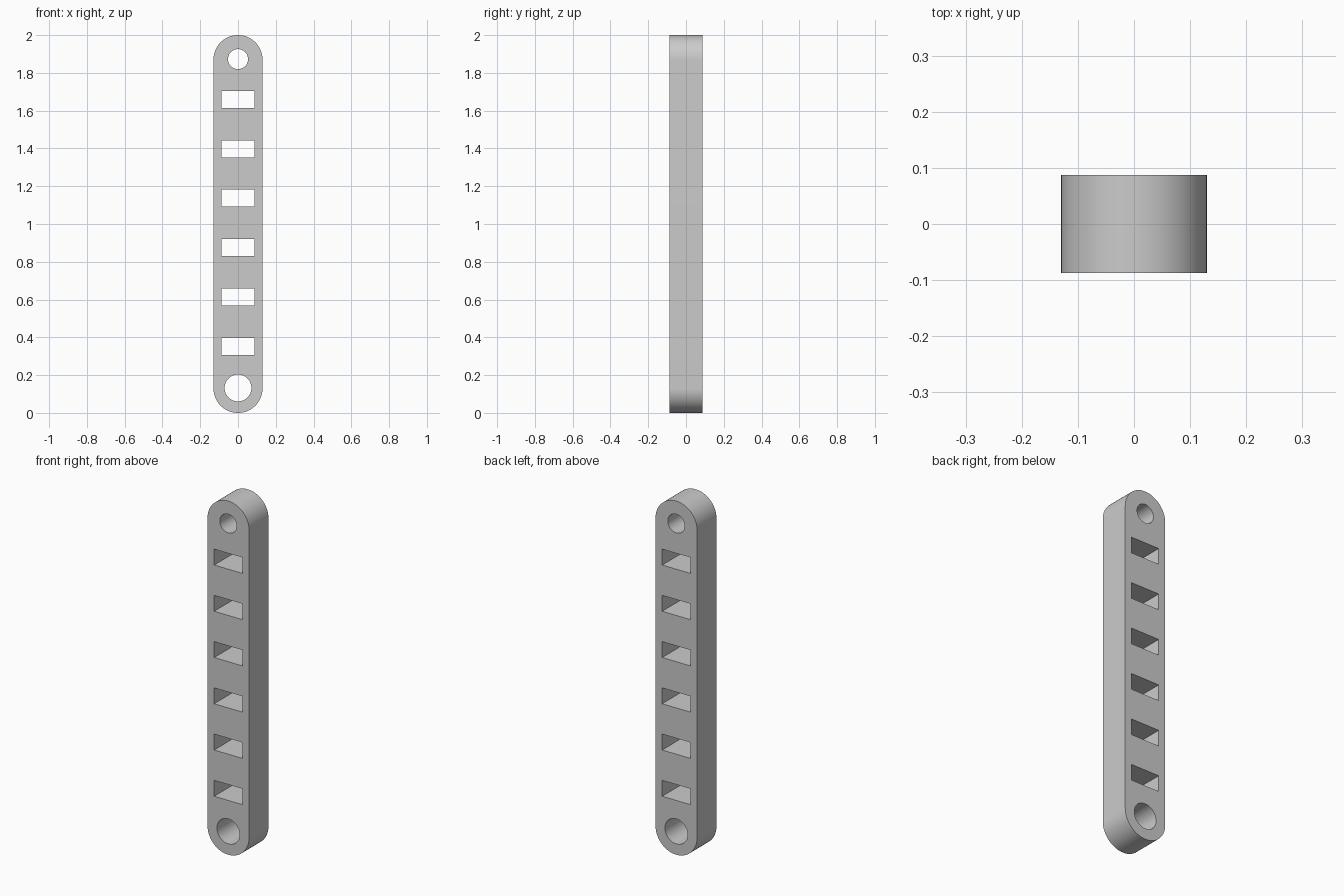
import bpy, bmesh, math

cube = bpy.data.objects.get("Cube")
if cube:
    bpy.data.objects.remove(cube, do_unlink=True)

HALF_WIDTH, HALF_DEPTH, HEIGHT = 0.13, 0.087, 2.0

grey = bpy.data.materials.new("light grey")
grey.use_nodes = True
colour = (0.6, 0.6, 0.6, 1)
grey.diffuse_color = colour
grey.node_tree.nodes["Principled BSDF"].inputs["Base Color"].default_value = colour


def arc(z, radius, start, end, steps):
    angles = [start + (end - start) * i / steps for i in range(steps + 1)]
    return [(radius * math.cos(a), z + radius * math.sin(a)) for a in angles]


def circle(z, radius):
    return arc(z, radius, 0, math.tau, 64)[:-1]


def rectangle(z, half_w, half_h):
    return [(-half_w, z - half_h), (half_w, z - half_h),
            (half_w, z + half_h), (-half_w, z + half_h)]


# Outline with rounded ends, a pin hole at each end and a ladder of slots
outline = (arc(HEIGHT - HALF_WIDTH, HALF_WIDTH, 0, math.pi, 48)
           + arc(HALF_WIDTH, HALF_WIDTH, math.pi, math.tau, 48))
loops = [outline, circle(1.873, 0.053), circle(0.132, 0.071)]
loops += [rectangle(0.352 + 0.2615 * i, 0.088, 0.045) for i in range(6)]

# Filled flat profile, extruded through the depth
profile = bpy.data.curves.new("slotted_link", "CURVE")
profile.dimensions = "2D"
profile.fill_mode = "BOTH"
profile.extrude = HALF_DEPTH
for points in loops:
    spline = profile.splines.new("POLY")
    spline.points.add(len(points) - 1)
    for point, (x, z) in zip(spline.points, points):
        point.co = (x, z, 0, 1)
    spline.use_cyclic_u = True
profile.materials.append(grey)

link = bpy.data.objects.new("slotted_link", profile)
bpy.context.collection.objects.link(link)
link.rotation_euler.x = math.pi / 2
bpy.ops.object.select_all(action="DESELECT")
link.select_set(True)
bpy.context.view_layer.objects.active = link
bpy.ops.object.convert(target="MESH")
bpy.ops.object.transform_apply(location=False, rotation=True, scale=False)

# Weld caps to walls and smooth only the round surfaces
bm = bmesh.new()
bm.from_mesh(link.data)
bmesh.ops.remove_doubles(bm, verts=bm.verts, dist=0.0001)
bmesh.ops.recalc_face_normals(bm, faces=bm.faces)
bm.to_mesh(link.data)
bm.free()
bpy.ops.object.shade_smooth_by_angle(angle=math.radians(30))
